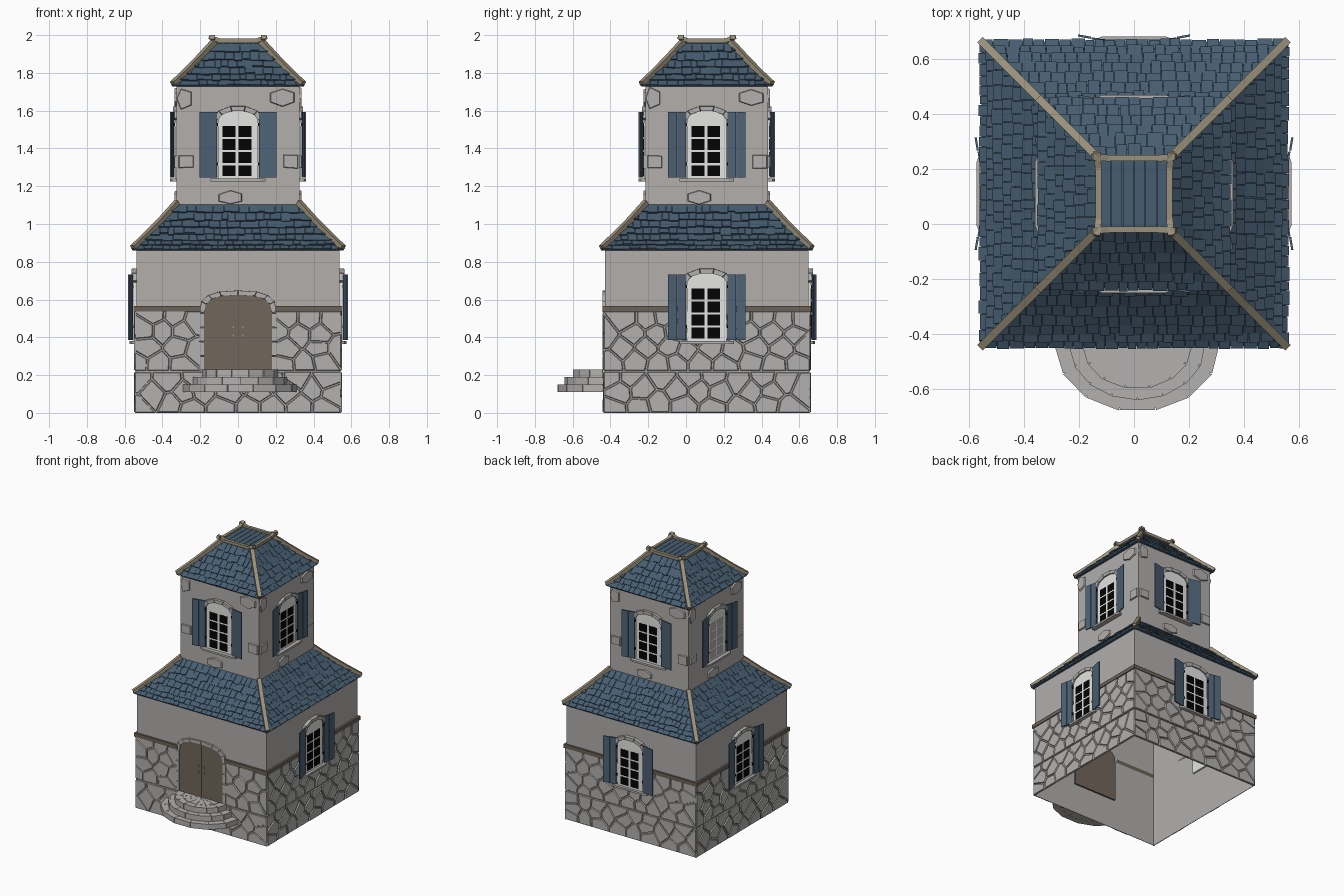
import bpy, bmesh, math, random
from mathutils import Matrix, Vector

if "Cube" in bpy.data.objects:
    bpy.data.objects.remove(bpy.data.objects["Cube"])

random.seed(4)
CY = 0.11                                   # tower axis in y
WALL, TOWER = 0.538, 0.325                  # half widths of the two storeys
SIDE = [Matrix.Translation((0, CY, 0)) @ Matrix.Rotation(k * math.pi / 2, 4, 'Z') for k in range(4)]
ONE = Matrix.Identity(4)


def mat(name, *rgb):
    m = bpy.data.materials.new(name)
    m.diffuse_color = (*rgb, 1)
    m.use_nodes = True
    m.node_tree.nodes["Principled BSDF"].inputs["Base Color"].default_value = m.diffuse_color
    return m


PLASTER = mat("plaster", 0.445, 0.43, 0.415)
STONE = mat("stone", 0.45, 0.44, 0.425)
MORTAR = mat("mortar", 0.36, 0.35, 0.34)
ROOF = mat("roof blue", 0.062, 0.110, 0.163)
SHUTTER = mat("shutter blue", 0.076, 0.124, 0.182)
TAN = mat("tan ridge wood", 0.33, 0.285, 0.20)
TRIM = mat("brown trim", 0.15, 0.122, 0.092)
DOOR = mat("door wood", 0.165, 0.132, 0.105)
WHITE = mat("window white", 0.78, 0.78, 0.77)
BLACK = mat("black panes", 0.001, 0.001, 0.001)

parts = {}


def part(name, material):
    if name not in parts:
        parts[name] = (bmesh.new(), material)
    return parts[name][0]


def loft(bm, M, a, b):
    """Closed solid between two matching loops."""
    va = [bm.verts.new(M @ Vector(p)) for p in a]
    vb = [bm.verts.new(M @ Vector(p)) for p in b]
    n = len(a)
    faces = [bm.faces.new(va[::-1]), bm.faces.new(vb)]
    faces += [bm.faces.new((va[i], va[(i + 1) % n], vb[(i + 1) % n], vb[i])) for i in range(n)]
    bmesh.ops.recalc_face_normals(bm, faces=faces)


def plate(bm, M, pts, d0, d1, s=1.0):
    """Extrude a (u, z) outline outwards from depth d0 to d1; s tapers the front."""
    cu = sum(p[0] for p in pts) / len(pts)
    cz = sum(p[1] for p in pts) / len(pts)
    loft(bm, M, [(u, -d0, z) for u, z in pts],
         [(cu + (u - cu) * s, -d1, cz + (z - cz) * s) for u, z in pts])


def rect(u0, u1, z0, z1):
    return [(u0, z0), (u1, z0), (u1, z1), (u0, z1)]


def beam(bm, M, a, b, w, h):
    a, b = Vector(a), Vector(b)
    d = (b - a).normalized()
    s = d.cross(Vector((0, 0, 1))).normalized() * w / 2
    t = s.cross(d).normalized() * h / 2
    ring = [s + t, t - s, -s - t, s - t]
    loft(bm, M, [a + r for r in ring], [b + r for r in ring])


def arch(w, z0, spring, top, n, e=1.0):
    """Arched opening outline running from bottom right over to bottom left."""
    pts = [(w, z0)]
    for i in range(n + 1):
        a = math.pi * i / n
        c, s = math.cos(a), max(0.0, math.sin(a))
        pts.append((math.copysign(abs(c) ** e, c) * w, spring + (top - spring) * s ** e))
    return pts + [(-w, z0)]


def clip(poly, p, n):
    """Keep the part of poly where (x - p).n <= 0."""
    out = []
    for a, b in zip(poly, poly[1:] + poly[:1]):
        da = (a[0] - p[0]) * n[0] + (a[1] - p[1]) * n[1]
        db = (b[0] - p[0]) * n[0] + (b[1] - p[1]) * n[1]
        if da <= 0:
            out.append(a)
        if da * db < 0:
            t = da / (da - db)
            out.append((a[0] + (b[0] - a[0]) * t, a[1] + (b[1] - a[1]) * t))
    return out


def rubble(M, u0, u1, z0, z1, nu, nz):
    """Irregular stones filling a rectangle (cells around jittered points)."""
    du, dz, g = (u1 - u0) / nu, (z1 - z0) / nz, 0.003
    seeds = [(u0 + (i + 0.5 + 0.5 * (j % 2) - 0.25 + random.uniform(-.25, .25)) * du,
              z0 + (j + 0.5 + random.uniform(-.25, .25)) * dz) for i in range(nu) for j in range(nz)]
    plate(part("wall_mortar", MORTAR), M, rect(u0, u1, z0, z1), WALL + 0.001, WALL + 0.004)
    for s in seeds:
        cell = rect(u0, u1, z0 + g / 2, z1 - g / 2)
        for o in seeds:
            if o != s and cell:
                n = Vector((o[0] - s[0], o[1] - s[1])).normalized()
                m = ((o[0] + s[0]) / 2, (o[1] + s[1]) / 2)
                cell = clip(cell, (m[0] - n.x * g, m[1] - n.y * g), n)
        if len(cell) > 2:
            plate(part("wall_stones", STONE), M, cell, WALL + 0.001, WALL + random.uniform(0.009, 0.013), 0.91)


def window(M, half, z, face, glass):
    """Arched window with panes, stone arch, sill and open shutters."""
    plate(part("window_frames", WHITE), M, arch(0.105, z, z + 0.31, z + 0.36, 8), half - 0.012, face)
    panes = part("window_panes" if glass == BLACK else "pale_window_panes", glass)
    for c in (-0.047, 0.037):
        for r in range(4):
            zz = z + 0.013 + r * 0.069
            plate(panes, M, rect(c - 0.034, c + 0.034, zz, zz + 0.058), face, face + 0.001)
    inner, outer = arch(0.105, z, z + 0.31, z + 0.36, 5), arch(0.128, z, z + 0.32, z + 0.387, 5)
    for i in range(1, 6):
        plate(part("window_arches", STONE), M, [inner[i], outer[i], outer[i + 1], inner[i + 1]],
              half, face + 0.010, 0.95)
    o = half + 0.036
    foot = [(-.145, -half), (.145, -half), (.145, -o + .012), (.115, -o), (-.115, -o), (-.145, -o + .012)]
    loft(part("window_sills", STONE), M, [(u, y, z - 0.014) for u, y in foot], [(u, y, z) for u, y in foot])
    for s in (-1, 1):
        for a, b, lift in ((0.11, 0.155, 0), (0.157, 0.205, 0.002)):
            y0, y1 = face + 0.002 + (a - 0.11) * 0.17 + lift, face + 0.002 + (b - 0.11) * 0.17 + lift
            lo = [(s * a, -y0, z + .005), (s * b, -y1, z + .005), (s * b, -y1 - .008, z + .005), (s * a, -y0 - .008, z + .005)]
            loft(part("shutters", SHUTTER), M, lo, [(x, y, z + 0.352) for x, y, _ in lo])
        for hz in (0.07, 0.28):
            plate(part("shutter_hinges", BLACK), M, rect(s * 0.109 - .004, s * 0.109 + .004, z + hz, z + hz + .016),
                  face, face + 0.011)


def roof(profile, wall, rows, name):
    """Four concave slopes with overlapping tiles and hip beams."""
    base, tiles, hips = part(name + "_base", ROOF), part(name + "_tiles", ROOF), part(name + "_hip_beams", TAN)

    def at(t):
        x = max(0.0, min(1.0, t)) * (len(profile) - 1)
        i = min(len(profile) - 2, int(x))
        return Vector(profile[i]).lerp(Vector(profile[i + 1]), x - i)

    for M in SIDE:
        for (r0, z0), (r1, z1) in zip([(wall, profile[0][1])] + profile, profile):
            base.faces.new([base.verts.new(M @ Vector(p)) for p in
                            ((-r0, -r0, z0), (r0, -r0, z0), (r1, -r1, z1), (-r1, -r1, z1))])
        for j in range(rows):
            u = -at(j / rows).x
            while u < at(j / rows).x:
                w = random.uniform(0.032, 0.058)
                lo, hi = at((j + random.uniform(-.18, .08)) / rows), at((j + 1.1) / rows)
                n = Vector((hi.y - lo.y, lo.x - hi.x)).normalized()
                low = [max(-lo.x, min(lo.x, v)) for v in (u, u + w - 0.002)]
                up = [max(-hi.x, min(hi.x, v)) for v in (u, u + w - 0.002)]
                if low[1] - low[0] > 0.004:
                    up[1] = max(up[1], up[0] + 0.001)
                    a, b = lo + n * random.uniform(0.009, 0.017), hi + n * 0.004
                    loft(tiles, M, [(low[0], -lo.x, lo.y), (low[1], -lo.x, lo.y), (up[1], -hi.x, hi.y), (up[0], -hi.x, hi.y)],
                         [(low[0], -a.x, a.y), (low[1], -a.x, a.y), (up[1], -b.x, b.y), (up[0], -b.x, b.y)])
                u += w
        pts = [(r, -r, z + 0.012) for r, z in profile]
        for p, q in zip(pts, pts[1:]):
            beam(hips, M, p, q, 0.028, 0.032)


# Storey walls: open shells, hollow from below
for name, half, z0, z1 in (("lower_walls", WALL, 0.0, 0.87), ("tower_walls", TOWER, 1.08, 1.74)):
    bm = part(name, PLASTER)
    for M in SIDE:
        bm.faces.new([bm.verts.new(M @ Vector((u, -half, z))) for u, z in rect(-half, half, z0, z1)])

# Rubble stone base and the wooden band above it
E = 0.546
for k, M in enumerate(SIDE):
    rubble(M, -E, E, 0.0, 0.218, 8, 3)
    gap = 0.195 if k == 0 else 0.12
    if k == 0:
        rubble(M, -E, -gap, 0.222, 0.54, 3, 4)
        rubble(M, gap, E, 0.222, 0.54, 3, 4)
    else:
        rubble(M, -E, E, 0.222, 0.54, 9, 4)
        window(M, WALL, 0.38, 0.553, BLACK)
    for s in (-1, 1):
        plate(part("wooden_band", TRIM), M, rect(*sorted((s * gap, s * 0.552)), 0.537, 0.565), WALL, 0.553)
    # tower windows and loose stones showing through the plaster
    window(M, TOWER, 1.24, 0.333, PLASTER if k == 3 else BLACK)
    for u, z, w, h, n in ((-.287, 1.665, .09, .11, 5), (.235, 1.67, .135, .09, 6), (-.275, 1.33, .1, .085, 4),
                          (.28, 1.33, .1, .09, 4), (-.04, 1.14, .13, .07, 6)):
        angles = [math.tau * (i + .5) / n for i in range(n)]
        ring = [(max(-TOWER, min(TOWER, u + w * .55 * math.cos(a))), z + h * random.uniform(.48, .58) * math.sin(a))
                for a in angles]
        plate(part("loose_stones", STONE), M, ring, TOWER, TOWER + 0.010, 0.92)

# Double door with stone surround, studs and handles
F = SIDE[0]
plate(part("door", DOOR), F, arch(0.18, 0.225, 0.53, 0.625, 10, 0.75), WALL - 0.012, 0.545)
plate(part("door_gap", BLACK), F, rect(-.001, .001, .23, .622), 0.545, 0.5455)
inner, outer = arch(0.18, 0.225, 0.53, 0.625, 8, 0.75), arch(0.205, 0.225, 0.535, 0.648, 8, 0.75)
surround = part("door_surround", STONE)
for i in range(1, 9):
    plate(surround, F, [inner[i], outer[i], outer[i + 1], inner[i + 1]], WALL, 0.551, 0.96)
for s in (-1, 1):
    for a in (0.225, 0.301, 0.377, 0.453):
        plate(surround, F, rect(*sorted((s * .18, s * .206)), a + .001, a + .075), WALL, 0.552, 0.95)
    for z in (0.41, 0.455):
        plate(part("door_handles", TAN), F, rect(s * .024 - .004, s * .024 + .004, z - .006, z + .006), 0.545, 0.552)

# Half-round steps: core with wedge-shaped blocks on each tier


def fan(r, a, z):
    return (0.012 + r * math.cos(a), -0.44 - r * 0.81 * math.sin(a), z)


for r, z0, n in ((0.302, 0.11, 7), (0.25, 0.15, 8), (0.20, 0.19, 7)):
    z1 = z0 + 0.04
    A = [math.pi * i / n for i in range(n + 1)]
    loft(part("step_core", STONE), ONE, [fan(r - .01, a, z0 + .001) for a in A], [fan(r - .01, a, z1 - .004) for a in A])
    for a, b in zip(A, A[1:]):
        for r0, r1 in ((r - .055, r), (0.015, r - .059)):
            e = 0.0018 / r1
            q = [(r0, a + e), (r1 + random.uniform(-.004, .002), a + e), (r1, b - e), (r0, b - e)]
            loft(part("steps", STONE), ONE, [fan(x, y, z0) for x, y in q], [fan(x, y, z1) for x, y in q])

# Roofs
roof([(0.555, 0.86), (0.495, 0.917), (0.41, 1.002), (0.322, 1.1)], WALL, 7, "lower_roof")
roof([(0.344, 1.728), (0.28, 1.788), (0.205, 1.865), (0.125, 1.952)], TOWER, 6, "upper_roof")

# Flat top: planks framed by beams that curl up at the corners
plate(part("top_deck", ROOF), SIDE[0], rect(-.126, .126, 1.945, 1.955), -0.126, 0.126)
for i in range(6):
    u = -0.125 + i * 0.25 / 6
    plate(part("top_planks", ROOF), SIDE[0], rect(u + .001, u + .0405, 1.95, 1.968), -0.125, 0.125)
for M in SIDE:
    b = part("top_frame", TAN)
    beam(b, M, (-0.1, -0.13, 1.97), (0.1, -0.13, 1.97), 0.022, 0.022)
    for s in (-1, 1):
        beam(b, M, (s * 0.092, -0.13, 1.969), (s * 0.153, -0.135, 1.99), 0.024, 0.022)

# Turn every collected part into an object
for name, (bm, material) in parts.items():
    me = bpy.data.meshes.new(name)
    if "walls" in name or "base" in name:
        bmesh.ops.remove_doubles(bm, verts=bm.verts, dist=1e-6)
    bm.to_mesh(me)
    bm.free()
    me.materials.append(material)
    bpy.context.collection.objects.link(bpy.data.objects.new(name, me))
